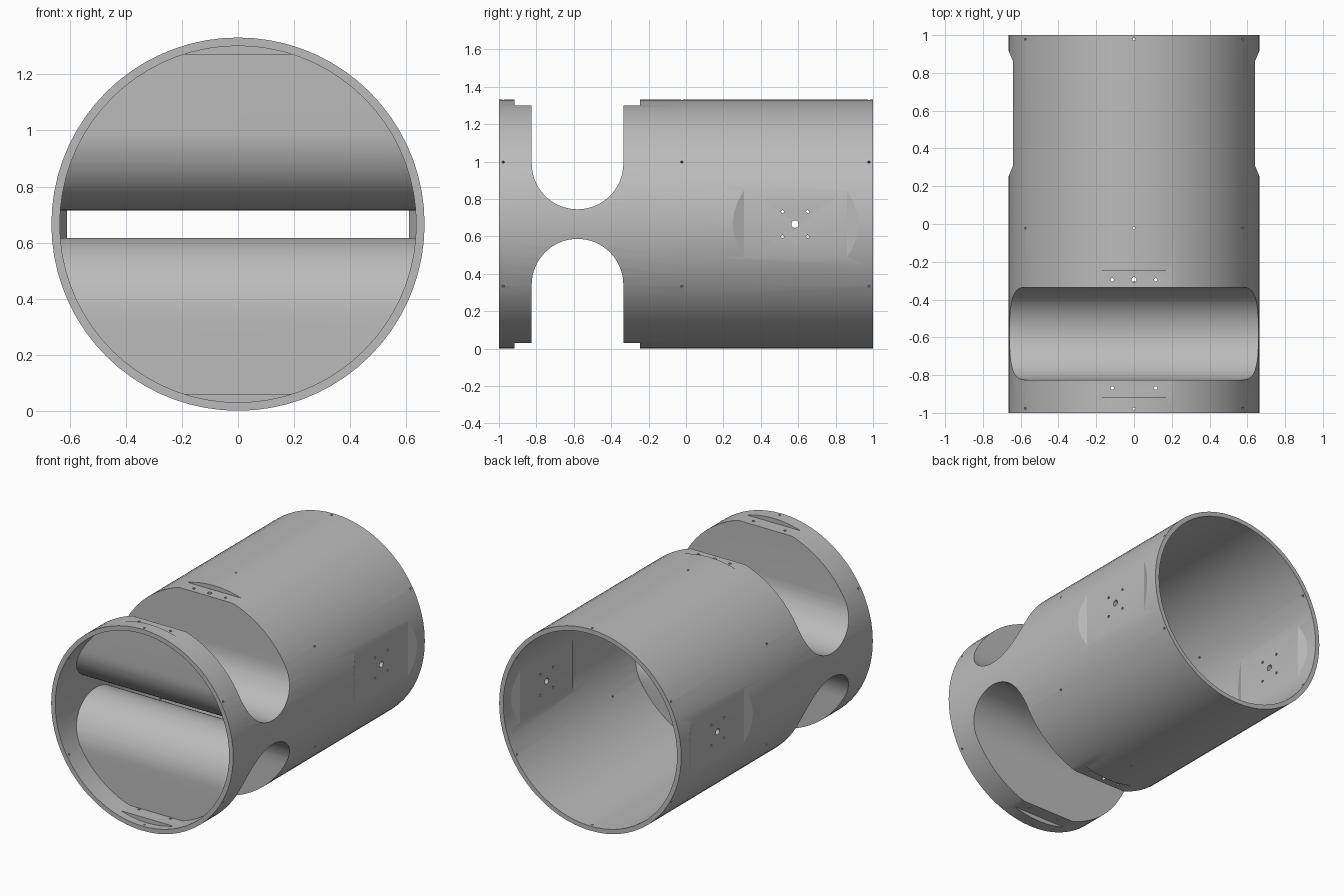
import bpy, bmesh, math
from mathutils import Vector, Matrix

cube = bpy.data.objects.get("Cube")
if cube:
    bpy.data.objects.remove(cube, do_unlink=True)

OUTER, WALL, AXIS_Z = 0.665, 0.03, 0.666
INNER = OUTER - WALL
SLOT_Y, SLOT_R, ARC_DZ = -0.58, 0.245, 0.324
CENTRE = Vector((0, 0, AXIS_Z))

grey = bpy.data.materials.new("grey")
grey.use_nodes = True
colour = (0.5, 0.5, 0.5, 1)
grey.diffuse_color = colour
grey.node_tree.nodes["Principled BSDF"].inputs["Base Color"].default_value = colour


def finish(name, bm):
    bmesh.ops.recalc_face_normals(bm, faces=bm.faces)
    mesh = bpy.data.meshes.new(name)
    bm.to_mesh(mesh)
    bm.free()
    mesh.materials.append(grey)
    ob = bpy.data.objects.new(name, mesh)
    bpy.context.collection.objects.link(ob)
    return ob


def rod(name, radius, start, end, sides):
    """Solid cylinder between two points."""
    start, end = Vector(start), Vector(end)
    turn = (end - start).to_track_quat('Z', 'Y').to_matrix().to_4x4()
    bm = bmesh.new()
    bmesh.ops.create_cone(bm, cap_ends=True, segments=sides, radius1=radius, radius2=radius,
                          depth=(end - start).length,
                          matrix=Matrix.Translation((start + end) / 2) @ turn)
    return finish(name, bm)


def prism(name, points):
    """Extrude a closed outline of 3D points along its thin axis, symmetrically."""
    bm = bmesh.new()
    axis = next(i for i in range(3) if all(abs(p[i] + 1) < 1e-6 for p in points))
    face = bm.faces.new([bm.verts.new(Vector(p) + CENTRE) for p in points])
    top = bmesh.ops.extrude_face_region(bm, geom=[face])["geom"]
    shift = Vector((0, 0, 0))
    shift[axis] = 2
    bmesh.ops.translate(bm, vec=shift, verts=[v for v in top if isinstance(v, bmesh.types.BMVert)])
    return finish(name, bm)


def cut(target, cutter):
    mod = target.modifiers.new("cut", 'BOOLEAN')
    mod.operation, mod.solver, mod.object = 'DIFFERENCE', 'EXACT', cutter
    bpy.context.view_layer.objects.active = target
    bpy.ops.object.modifier_apply(modifier=mod.name)
    bpy.data.objects.remove(cutter, do_unlink=True)


def slot(side, grow):
    """U-shaped cross channel, opening upward (side 1) or downward (side -1)."""
    r = SLOT_R + grow
    arc = [(-1, SLOT_Y - r * math.cos(a), side * (ARC_DZ - r * math.sin(a)))
           for a in (math.pi * i / 32 for i in range(33))]
    return prism("slot_cutter", [(-1, SLOT_Y - r, side)] + arc + [(-1, SLOT_Y + r, side)])


def slot_flat(side, sink, grow):
    """Flat seat around a cross channel."""
    y0, y1, z = -0.917 - grow, -0.247 + grow, side * (INNER - sink)
    return prism("flat_cutter", [(-1, y0, z), (-1, y1, z), (-1, y1, side), (-1, y0, side)])


def side_flat(side, sink):
    """Side flat with ramped ends."""
    x, run = 0.64 - sink, 0.06
    ramp = 0.025
    outline = [(x + 4 * ramp, 0.31 - 4 * run), (x, 0.31), (x, 0.86), (x + 4 * ramp, 0.86 + 4 * run)]
    return prism("flat_cutter", [(side * px, py, -1) for px, py in outline])


def tube(name, y0, y1, flats, pads):
    """Hollow section: outer body less an inner void that leaves room for the pads."""
    body = rod(name, OUTER, (0, y0, AXIS_Z), (0, y1, AXIS_Z), 72)
    over = 0.1
    void = rod("void_cutter", INNER, (0, y0 - over, AXIS_Z), (0, y1 + over, AXIS_Z), 72)
    for pad in pads:
        cut(void, pad)
    for flat in flats:
        cut(body, flat)
    cut(body, void)
    return body


def drill(body, point, direction, radius, sides=10):
    point, direction = Vector(point) + CENTRE, Vector(direction)
    cut(body, rod("drill_cutter", radius, point - direction * 0.1, point + direction * 0.1, sides))


def pin_ring(body, y):
    for i in range(6):
        a = math.radians(30 + 60 * i)
        d = Vector((math.cos(a), 0, math.sin(a)))
        drill(body, d * OUTER + Vector((0, y, 0)), d, 0.007)


# Front section with the two cross channels
front = tube("front_section", -1, 0,
             [slot_flat(s, 0, 0) for s in (1, -1)] + [slot(s, 0) for s in (1, -1)],
             [slot_flat(s, WALL, WALL) for s in (1, -1)] + [slot(s, WALL) for s in (1, -1)])
for s in (1, -1):
    for x, y in ((-0.115, -0.295), (0.115, -0.295), (-0.115, -0.868), (0.115, -0.868)):
        drill(front, (x, y, s * INNER), (0, 0, 1), 0.009)
    drill(front, (0, -0.295, s * INNER), (0, 0, 1), 0.014, 16)
pin_ring(front, -0.977)
pin_ring(front, -0.022)

# Rear section with the two side flats
rear = tube("rear_section", 0, 1, [side_flat(s, 0) for s in (1, -1)],
            [side_flat(s, WALL) for s in (1, -1)])
for s in (1, -1):
    drill(rear, (s * 0.625, 0.583, 0), (1, 0, 0), 0.02, 20)
    for dy in (-0.067, 0.067):
        for dz in (-0.067, 0.067):
            drill(rear, (s * 0.625, 0.583 + dy, dz), (1, 0, 0), 0.008)
pin_ring(rear, 0.978)

# Smooth curves, crisp edges
for ob in (front, rear):
    bpy.ops.object.select_all(action='DESELECT')
    ob.select_set(True)
    bpy.context.view_layer.objects.active = ob
    bpy.ops.object.shade_smooth_by_angle(angle=math.radians(20))
